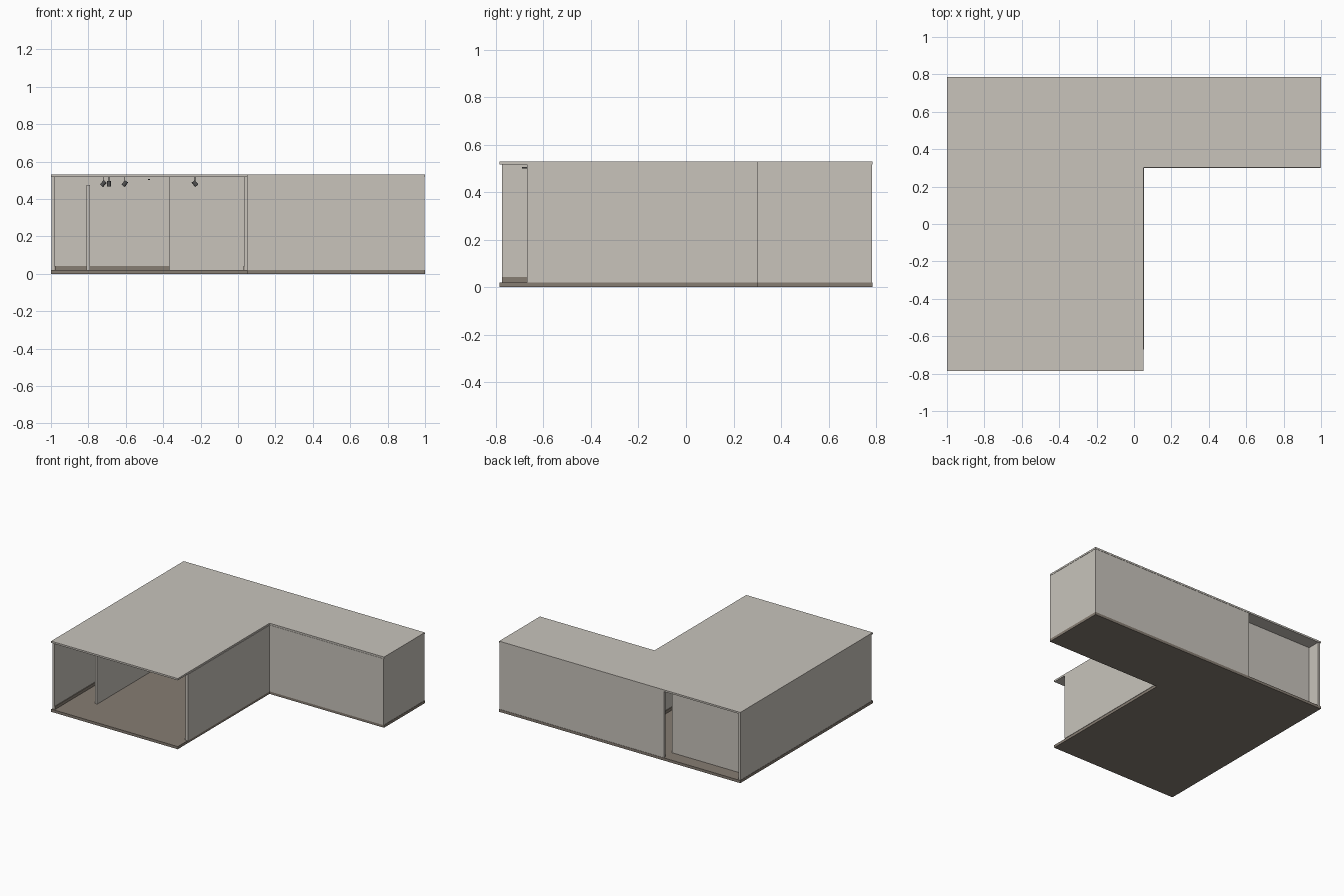
import bpy, bmesh
from math import radians
from mathutils import Matrix

if "Cube" in bpy.data.objects:
    bpy.data.objects.remove(bpy.data.objects["Cube"])


def material(name, rgb):
    m = bpy.data.materials.new(name)
    m.use_nodes = True
    m.diffuse_color = (*rgb, 1)
    m.node_tree.nodes["Principled BSDF"].inputs["Base Color"].default_value = (*rgb, 1)
    return m


plaster = material("warm white plaster", (0.58, 0.55, 0.50))
floor_brown = material("brown floor", (0.24, 0.205, 0.17))
lamp_grey = material("dark lamp metal", (0.08, 0.08, 0.08))


def finish(name, bm, mat):
    bmesh.ops.recalc_face_normals(bm, faces=bm.faces)
    me = bpy.data.meshes.new(name)
    bm.to_mesh(me)
    bm.free()
    me.materials.append(mat)
    ob = bpy.data.objects.new(name, me)
    bpy.context.collection.objects.link(ob)
    return ob


def box(name, x, y, z, mat):
    """Box from (min, max) pairs."""
    bm = bmesh.new()
    size = [b - a for a, b in (x, y, z)]
    mid = [(a + b) / 2 for a, b in (x, y, z)]
    bmesh.ops.create_cube(bm, size=1, matrix=Matrix.Translation(mid) @ Matrix.Diagonal((*size, 1)))
    return finish(name, bm, mat)


def l_slab(name, z0, z1, mat):
    """L-shaped plan extruded between two heights."""
    plan = [(-1, -.785), (.05, -.785), (.05, .302), (1, .302), (1, .785), (-1, .785)]
    bm = bmesh.new()
    face = bm.faces.new([bm.verts.new((x, y, z0)) for x, y in plan])
    top = bmesh.ops.extrude_face_region(bm, geom=[face])["geom"]
    verts = [v for v in top if isinstance(v, bmesh.types.BMVert)]
    bmesh.ops.translate(bm, verts=verts, vec=(0, 0, z1 - z0))
    return finish(name, bm, mat)


FLOOR, CEIL, T = 0.02, 0.517, 0.018
l_slab("floor_slab", 0, FLOOR, floor_brown)
l_slab("roof_slab", CEIL, 0.53, plaster)

# Outer and inner walls: x range, y range, top
walls = {
    "outer_wall_west": ((-.998, -.998 + T), (-.775, .78), CEIL),
    "outer_wall_inner_corner": ((.053 - T, .053), (-.67, .302 + T), CEIL),
    "wing_front_wall": ((.053, .998), (.3, .3 + T), CEIL),
    "wing_end_wall": ((.998 - T, .998), (.3 + T, .783 - T), CEIL),
    "back_wall": ((-.365, .998), (.783 - T, .783), CEIL),
    "recessed_back_wall": ((-.98, -.365), (.665, .685), CEIL),
    "low_partition": ((-.81, -.79), (-.54, .2), .475),
}
for name, (x, y, top) in walls.items():
    box(name, x, y, (FLOOR, top), plaster)

# Skirting along the open room
box("skirting_west", (-.98, -.975), (-.775, .665), (FLOOR, .042), floor_brown)
box("skirting_back", (-.975, -.365), (.66, .665), (FLOOR, .042), floor_brown)
box("skirting_east", (.03, .035), (-.67, .3), (FLOOR, .042), floor_brown)

# Ceiling rail and tilted spot lamps
box("lamp_rail", (-.48, -.47), (-.69, .5), (.5, .506), lamp_grey)
spots = [(-.72, -.2, 40), (-.69, .2, 0), (-.605, .1, 35), (-.23, 0, -40)]
for i, (x, y, tilt) in enumerate(spots):
    bm = bmesh.new()
    bmesh.ops.create_cone(bm, cap_ends=True, segments=12, radius1=.011, radius2=.011, depth=.03,
                          matrix=Matrix.Translation((x, y, .482)) @ Matrix.Rotation(radians(tilt), 4, 'Y'))
    finish(f"spot_lamp_{i + 1}", bm, lamp_grey)
    box(f"spot_stem_{i + 1}", (x - .002, x + .002), (y - .002, y + .002), (.485, CEIL), lamp_grey)
